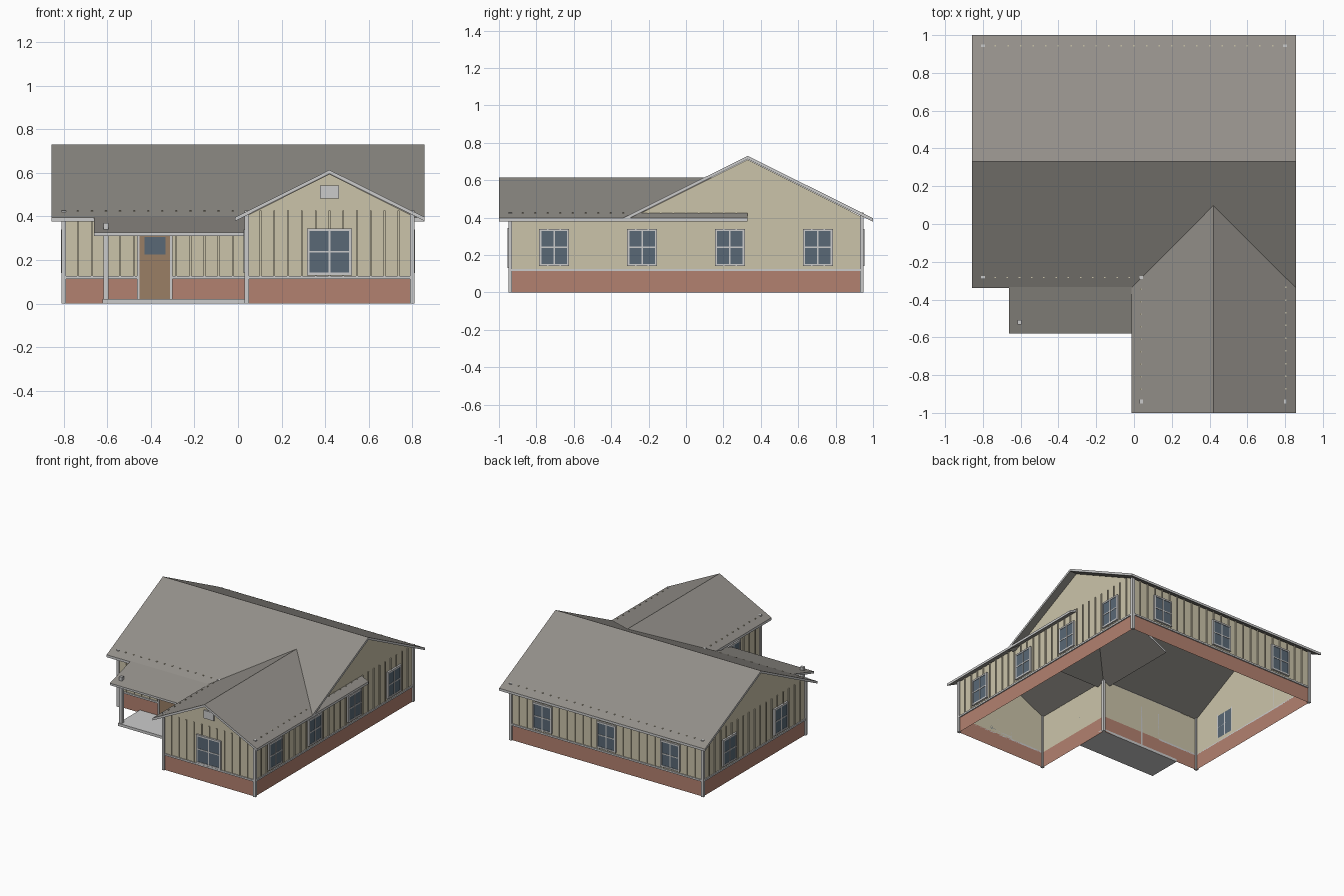
import bpy, bmesh
from mathutils import Vector

if "Cube" in bpy.data.objects:
    bpy.data.objects.remove(bpy.data.objects["Cube"])


def mat(name, rgb):
    m = bpy.data.materials.new(name)
    m.diffuse_color = (*rgb, 1)
    m.use_nodes = True
    m.node_tree.nodes["Principled BSDF"].inputs["Base Color"].default_value = m.diffuse_color
    return m


CREAM = mat("cream_siding", (0.60, 0.55, 0.40))
BRICK = mat("brick", (0.45, 0.22, 0.16))
TRIM = mat("light_trim", (0.55, 0.56, 0.57))
ROOF = mat("roof_grey", (0.29, 0.275, 0.25))
GLASS = mat("glass", (0.10, 0.14, 0.18))
WOOD = mat("door_wood", (0.32, 0.21, 0.13))


def finish(name, bm, *mats):
    bmesh.ops.recalc_face_normals(bm, faces=bm.faces[:])
    me = bpy.data.meshes.new(name)
    bm.to_mesh(me)
    bm.free()
    for m in mats:
        me.materials.append(m)
    ob = bpy.data.objects.new(name, me)
    bpy.context.collection.objects.link(ob)
    return ob


class Frame:
    """Wall-local space: u along the wall, d outward, z up."""

    def __init__(self, a, b):
        self.a = Vector((*a, 0))
        t = Vector((*b, 0)) - self.a
        self.length = t.length
        self.t = t.normalized()
        self.n = Vector((self.t.y, -self.t.x, 0))

    def p(self, u, d, z):
        return self.a + self.t * u + self.n * d + Vector((0, 0, z))

    def boxes(self, name, m, specs):
        bm = bmesh.new()
        for u0, u1, d0, d1, z0, z1 in specs:
            lo = [bm.verts.new(self.p(u, d, z0)) for u, d in
                  ((u0, d0), (u1, d0), (u1, d1), (u0, d1))]
            face = bm.faces.new(lo)
            ext = bmesh.ops.extrude_face_region(bm, geom=[face])["geom"]
            for v in ext:
                if isinstance(v, bmesh.types.BMVert):
                    v.co.z = z1
        return finish(name, bm, m)

    def sheet(self, name, m, uz):
        bm = bmesh.new()
        bm.faces.new([bm.verts.new(self.p(u, 0, z)) for u, z in uz])
        me = finish(name, bm, m).data
        if me.polygons[0].normal.dot(self.n) < 0:
            me.flip_normals()


def frame_specs(u, w, z0, z1, b, d):
    """Four border strips around an opening."""
    a, c = u - w / 2, u + w / 2
    return [(a, a + b, 0, d, z0, z1), (c - b, c, 0, d, z0, z1),
            (a + b, c - b, 0, d, z1 - b, z1), (a + b, c - b, 0, d, z0, z0 + b)]


def window(f, name, u, w, z0, z1):
    zm = (z0 + z1) / 2
    f.boxes(name + "_frame", TRIM, frame_specs(u, w, z0, z1, 0.012, 0.014) + [
        (u - 0.004, u + 0.004, 0, 0.013, z0 + 0.012, z1 - 0.012),
        (u - w / 2 + 0.012, u - 0.004, 0, 0.013, zm - 0.004, zm + 0.004),
        (u + 0.004, u + w / 2 - 0.012, 0, 0.013, zm - 0.004, zm + 0.004)])
    f.boxes(name + "_glass", GLASS,
            [(u - w / 2 + 0.01, u + w / 2 - 0.01, 0, 0.0105, z0 + 0.01, z1 - 0.01)])


# Walls around the L-shaped footprint: (name, windows, gable start, gable apex, apex height)
corners = [(0.04, -0.94), (0.8, -0.94), (0.8, 0.94), (-0.8, 0.94), (-0.8, -0.28), (0.04, -0.28)]
EAVE = 0.404
walls = [("wing_front", 1, 0, 0.38, 0.595), ("right", 4, 0.66, 1.27, 0.71),
         ("back", 3, 0, 0, 0), ("left", 2, 0, 0.61, 0.71),
         ("porch", 0, 0, 0, 0), ("wing_left", 1, 0, 0, 0)]
frames = {}
for i, (name, count, g0, gu, gz) in enumerate(walls):
    f = frames[name] = Frame(corners[i], corners[(i + 1) % 6])
    L = f.length
    f.sheet(name + "_brick", BRICK, [(0, 0), (L, 0), (L, 0.12), (0, 0.12)])
    outline = [(0, 0.12), (L, 0.12), (L, EAVE)]
    if gz:
        outline.append((gu, gz))
    if g0:
        outline.append((g0, EAVE))
    f.sheet(name + "_siding", CREAM, outline + [(0, EAVE)])
    if name == "porch":
        f.boxes("porch_band", TRIM, [(0, 0.336, 0, 0.008, 0.113, 0.126),
                                     (0.5, L, 0, 0.008, 0.113, 0.126)])
    else:
        f.boxes(name + "_band", TRIM, [(0, L, 0, 0.008, 0.113, 0.126)])
    n = round(L / 0.066)
    f.boxes(name + "_battens", CREAM,
            [(L * k / n - 0.004, L * k / n + 0.004, 0, 0.007,
              0.31 if name == "porch" and abs(L * k / n - 0.42) < 0.085 else 0.126, 0.428)
             for k in range(1, n)])
    for k in range(count):
        u = L * (k + 0.5) / count
        if name == "wing_front":
            window(f, "front_window", u, 0.205, 0.13, 0.345)
        else:
            window(f, f"{name}_window_{k + 1}", u, 0.16, 0.14, 0.34)

# Corner posts
G = Frame((0, 0), (1, 0))  # d runs towards -y


def block(name, m, x0, x1, y0, y1, z0, z1):
    G.boxes(name, m, [(x0, x1, -y1, -y0, z0, z1)])


for i, (x, y) in enumerate(corners):
    block(f"corner_post_{i + 1}", TRIM, x - 0.01, x + 0.01, y - 0.01, y + 0.01, 0, 0.428)

# Front door and gable vent
f = frames["porch"]
f.boxes("door_frame", TRIM, frame_specs(0.418, 0.164, 0.0, 0.322, 0.012, 0.014))
f.boxes("door", WOOD, [(0.348, 0.488, 0, 0.01, 0.012, 0.31)])
f.boxes("door_glass", GLASS, [(0.37, 0.466, 0, 0.013, 0.225, 0.305)])
frames["wing_front"].boxes("gable_vent", TRIM, [(0.337, 0.424, 0, 0.012, 0.483, 0.543)])


# Roofs: a profile swept straight, light on the vertical edges
def roof(name, top, sweep, along_x, thick=0.018):
    bm = bmesh.new()
    rings = []
    for s in sweep:
        pos = (lambda h, z: (s, h, z)) if along_x else (lambda h, z: (h, s, z))
        rings.append([[bm.verts.new(pos(h, z - o)) for h, z in top] for o in (0, thick)])
    (t0, b0), (t1, b1) = rings
    for k in range(len(top) - 1):
        for q in ((t0[k], t0[k + 1], t1[k + 1], t1[k]), (b0[k], b0[k + 1], b1[k + 1], b1[k]),
                  (t0[k], t0[k + 1], b0[k + 1], b0[k]), (t1[k], t1[k + 1], b1[k + 1], b1[k])):
            bm.faces.new(q)
    for k in (0, -1):
        bm.faces.new((t0[k], t1[k], b1[k], b0[k]))
    bm.normal_update()
    for face in bm.faces:
        face.material_index = 1 if abs(face.normal.z) < 0.1 else 0
    finish(name, bm, ROOF, TRIM)


roof("main_roof", [(-0.34, 0.396), (0.33, 0.73), (1.0, 0.396)], (-0.857, 0.857), True)
roof("wing_roof", [(-0.013, 0.397), (0.42, 0.614), (0.857, 0.397)], (-1.0, 0.33), False)
roof("porch_roof", [(-0.58, 0.326), (-0.28, 0.415)], (-0.662, 0.04), True, 0.015)

# Porch floor and post
block("porch_slab", TRIM, -0.622, 0.04, -0.54, -0.28, 0, 0.02)
block("porch_post", TRIM, -0.618, -0.595, -0.532, -0.509, 0.02, 0.37)
